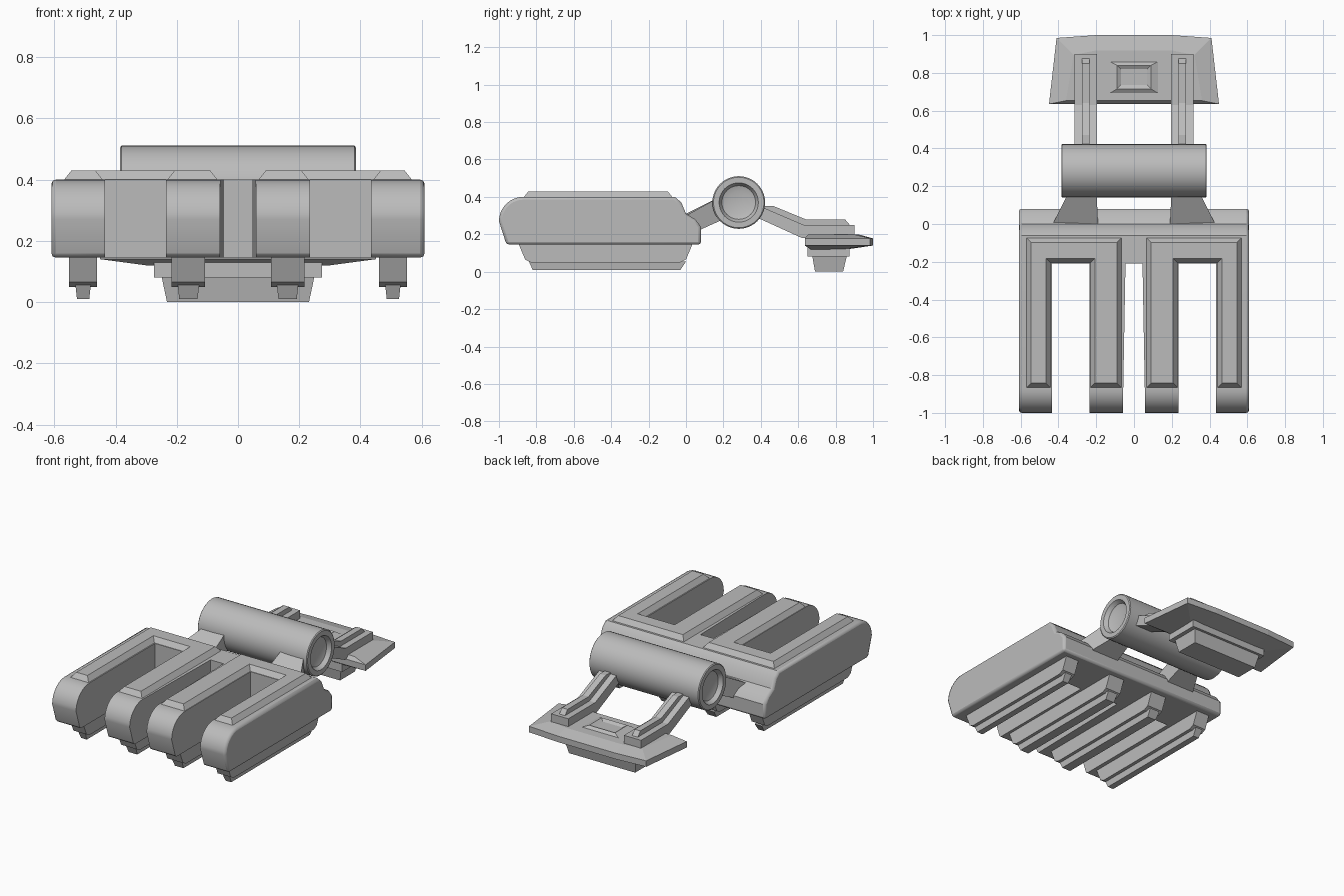
import bpy, bmesh, math

cube = bpy.data.objects.get("Cube")
if cube:
    bpy.data.objects.remove(cube, do_unlink=True)

grey = bpy.data.materials.new("plain grey")
grey.use_nodes = True
grey.diffuse_color = (0.5, 0.5, 0.5, 1)
grey.node_tree.nodes["Principled BSDF"].inputs["Base Color"].default_value = (0.5, 0.5, 0.5, 1)


def loft(name, loops, mirror=False, smooth=False):
    """Skin a stack of equal-length loops and cap both ends."""
    bm = bmesh.new()
    rings = [[bm.verts.new(p) for p in loop] for loop in loops]
    for a, b in zip(rings, rings[1:]):
        for i in range(len(a)):
            j = (i + 1) % len(a)
            bm.faces.new((a[i], a[j], b[j], b[i]))
    bm.faces.new(rings[0][::-1])
    bm.faces.new(rings[-1])
    bmesh.ops.recalc_face_normals(bm, faces=bm.faces)
    mesh = bpy.data.meshes.new(name)
    bm.to_mesh(mesh)
    bm.free()
    mesh.materials.append(grey)
    ob = bpy.data.objects.new(name, mesh)
    bpy.context.collection.objects.link(ob)
    if mirror:
        mod = ob.modifiers.new("Mirror", 'MIRROR')
        mod.use_mirror_merge = False
    if smooth:
        bpy.ops.object.select_all(action='DESELECT')
        ob.select_set(True)
        bpy.context.view_layer.objects.active = ob
        bpy.ops.object.shade_smooth_by_angle(angle=math.radians(30))
    return ob


def side_prism(name, x0, x1, profile, **kw):
    """Extrude a (y, z) profile from x0 to x1."""
    return loft(name, [[(x, y, z) for y, z in profile] for x in (x0, x1)], **kw)


def rect(x0, x1, y0, y1, z):
    return [(x0, y0, z), (x1, y0, z), (x1, y1, z), (x0, y1, z)]


# Foot body: rounded nose, stepped heel edge
nose = [(-0.87 - 0.13 * math.sin(a), 0.27 + 0.13 * math.cos(a))
        for a in [math.radians(d) for d in range(0, 91, 10)]]
body_profile = [(0.08, 0.145), (0.08, 0.24), (0.05, 0.28), (0.0, 0.31),
                (-0.025, 0.37), (-0.06, 0.4)] + nose + [(-0.96, 0.145)]
body = side_prism("foot_body", -0.61, 0.61, body_profile, smooth=True)
bevel = body.modifiers.new("Soft edge", 'BEVEL')
bevel.width = 0.015
bevel.segments = 2
bevel.limit_method = 'ANGLE'
bevel.angle_limit = math.radians(60)


# Gaps between the toes
def cut_gap(name, front, back):
    loops = []
    for z in (-0.2, 0.8):
        loops.append([(front[0], -1.2, z), (front[1], -1.2, z),
                      (back[1], -0.21, z), (back[0], -0.21, z)])
    cutter = loft(name, loops)
    cutter.hide_render = True
    cutter.hide_viewport = True
    cutter.display_type = 'WIRE'
    mod = body.modifiers.new(name, 'BOOLEAN')
    mod.operation = 'DIFFERENCE'
    mod.solver = 'EXACT'
    mod.object = cutter


cut_gap("centre_gap_cutter", (-0.063, 0.063), (-0.045, 0.045))
cut_gap("left_gap_cutter", (0.235, 0.435), (0.235, 0.435))
cut_gap("right_gap_cutter", (-0.435, -0.235), (-0.435, -0.235))


# Raised U-shaped plates over each pair of toes
def u_outline(i, z):
    return [(x, y, z) for x, y in [
        (0.063 + i, -0.87 + i), (0.235 - i, -0.87 + i), (0.235 - i, -0.21 + i),
        (0.438 + i, -0.21 + i), (0.438 + i, -0.87 + i), (0.572 - i, -0.87 + i),
        (0.572 - i, -0.07 - i), (0.063 + i, -0.07 - i)]]


loft("top_plate", [u_outline(0, 0.395), u_outline(0.028, 0.43)], mirror=True)

# Stepped treads under the toes
for label, c, w, n in (("inner", 0.162, 0.055, 0.035), ("outer", 0.506, 0.046, 0.025)):
    side_prism(label + "_tread", c - w, c + w,
               [(-0.9, 0.16), (-0.86, 0.065), (-0.83, 0.05), (-0.03, 0.05),
                (0.0, 0.065), (0.04, 0.16)], mirror=True)
    loft(label + "_tread_rib",
         [rect(c - n, c + n, -0.84, 0.0, 0.055),
          rect(c - n + 0.005, c + n - 0.005, -0.82, -0.03, 0.01)], mirror=True)

# Brackets from the body to the ankle barrel
loft("front_bracket",
     [[(0.19, 0.0, 0.19), (0.43, 0.0, 0.19), (0.43, 0.0, 0.3), (0.19, 0.0, 0.31)],
      [(0.2, 0.2, 0.28), (0.33, 0.2, 0.28), (0.33, 0.2, 0.41), (0.2, 0.2, 0.41)]],
     mirror=True)


# Ankle barrel with dished ends
def circle(x, r):
    return [(x, 0.282 + r * math.cos(a), 0.37 + r * math.sin(a))
            for a in [math.tau * k / 40 for k in range(40)]]


stations = [(0.35, 0.06), (0.36, 0.09), (0.385, 0.105), (0.385, 0.135), (0.38, 0.141)]
loft("ankle_barrel",
     [circle(-x, r) for x, r in stations] + [circle(x, r) for x, r in reversed(stations)],
     smooth=True)

# Rear arms with a raised spine
side_prism("rear_arm", 0.195, 0.315,
           [(0.36, 0.37), (0.42, 0.34), (0.63, 0.25), (0.9, 0.25), (0.9, 0.18),
            (0.62, 0.18), (0.4, 0.28), (0.36, 0.3)], mirror=True)
side_prism("rear_arm_spine", 0.235, 0.275,
           [(0.4, 0.35), (0.47, 0.35), (0.64, 0.28), (0.85, 0.28), (0.88, 0.245),
            (0.63, 0.245), (0.42, 0.33)], mirror=True)


# Heel plate
def plate(i, z, drop=0.0):
    half = [(0.45 - i, 0.635 + i * 0.2), (0.41 - i, 0.985 - i), (0.2, 1.0 - i * 0.9)]
    return [(x, y, z) for x, y in half] + [(-x, y, z) for x, y in reversed(half)]


loft("heel_plate", [plate(0.15, 0.12), plate(0, 0.14), plate(0, 0.178), plate(0.09, 0.2)])

# Raised frame with a sunken centre
loft("plate_frame", [rect(-0.14, 0.14, 0.685, 0.865, 0.195),
                     rect(-0.09, 0.09, 0.715, 0.84, 0.215),
                     rect(-0.07, 0.07, 0.735, 0.82, 0.203)])

# Stepped heel block
loft("heel_step", [rect(-0.275, 0.275, 0.65, 0.875, 0.13),
                   rect(-0.275, 0.275, 0.65, 0.875, 0.08)])
loft("heel_block", [rect(-0.25, 0.25, 0.675, 0.86, 0.085),
                    rect(-0.232, 0.232, 0.69, 0.84, 0.0)])
